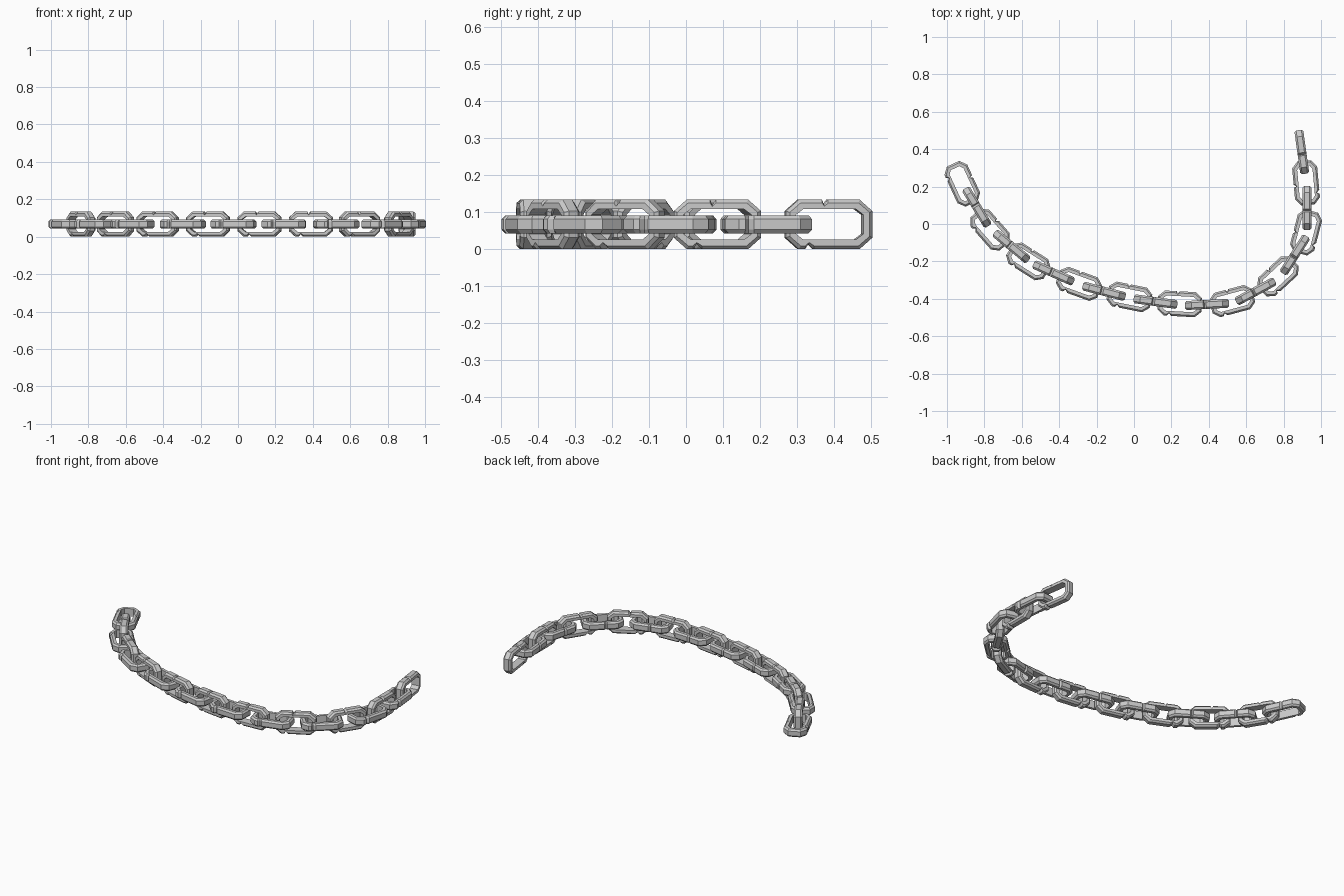
import bpy, bmesh
from mathutils import Vector

if "Cube" in bpy.data.objects:
    bpy.data.objects.remove(bpy.data.objects["Cube"])

HL, HW, T, W = 0.118, 0.067, 0.026, 0.024   # half length, half width, bar depth, half band width
MID_Z = HW

# link outline as (outer, inner) point pairs, with one small nick in each long side
OUTLINE = [
    ((HL, -0.036), (HL - T, -0.026)), ((HL, 0.036), (HL - T, 0.026)),
    ((0.083, HW), (0.072, HW - T)),
    ((-0.004, HW), (-0.004, HW - T)), ((-0.014, HW - 0.014), (-0.014, HW - T)),
    ((-0.020, HW), (-0.020, HW - T)),
    ((-0.083, HW), (-0.072, HW - T)),
    ((-HL, 0.036), (-HL + T, 0.026)), ((-HL, -0.036), (-HL + T, -0.026)),
    ((-0.083, -HW), (-0.072, -HW + T)),
    ((-0.066, -HW), (-0.066, -HW + T)), ((-0.056, -HW + 0.014), (-0.056, -HW + T)),
    ((-0.042, -HW), (-0.042, -HW + T)),
    ((0.083, -HW), (0.072, -HW + T)),
]


def link(name, centre, along, across):
    """Sweep a bevelled flat band round the link outline."""
    side = along.cross(across)
    bm = bmesh.new()
    rings = []
    for o, i in OUTLINE:
        o, i = Vector(o), Vector(i)
        m = o.lerp(i, 0.35)
        section = [(i, -W), (i, W), (m, W), (o, W - 0.01), (o, -W + 0.01), (m, -W)]
        rings.append([bm.verts.new(centre + along * p.x + across * p.y + side * w)
                      for p, w in section])
    n = len(rings)
    for a in range(n):
        r, s = rings[a], rings[(a + 1) % n]
        for k in range(6):
            j = (k + 1) % 6
            bm.faces.new((r[k], r[j], s[j], s[k]))
    bmesh.ops.recalc_face_normals(bm, faces=bm.faces)
    me = bpy.data.meshes.new(name)
    bm.to_mesh(me)
    bm.free()
    bpy.context.collection.objects.link(bpy.data.objects.new(name, me))


# centres of the links along the lying chain
CENTRES = [
    (-0.918, 0.215), (-0.84, 0.09), (-0.77, -0.03), (-0.655, -0.12), (-0.565, -0.20),
    (-0.43, -0.262), (-0.295, -0.32), (-0.16, -0.36), (-0.025, -0.39), (0.115, -0.415),
    (0.245, -0.427), (0.39, -0.43), (0.525, -0.412), (0.65, -0.36), (0.77, -0.28),
    (0.86, -0.165), (0.92, -0.045), (0.925, 0.085), (0.92, 0.22), (0.897, 0.385),
]
pts = [Vector((x, y, MID_Z)) for x, y in CENTRES]
up = Vector((0, 0, 1))
for k, p in enumerate(pts):
    a, b = pts[max(k - 1, 0)], pts[min(k + 1, len(pts) - 1)]
    d = (b - a).normalized()
    if k == 0:
        d = Vector((0.42, -0.91, 0)).normalized()
    # links alternate between lying flat and standing on edge
    if k % 2:
        link(f"standing_link_{k + 1:02d}", p, d, up)
    else:
        link(f"flat_link_{k + 1:02d}", p, d, up.cross(d))
